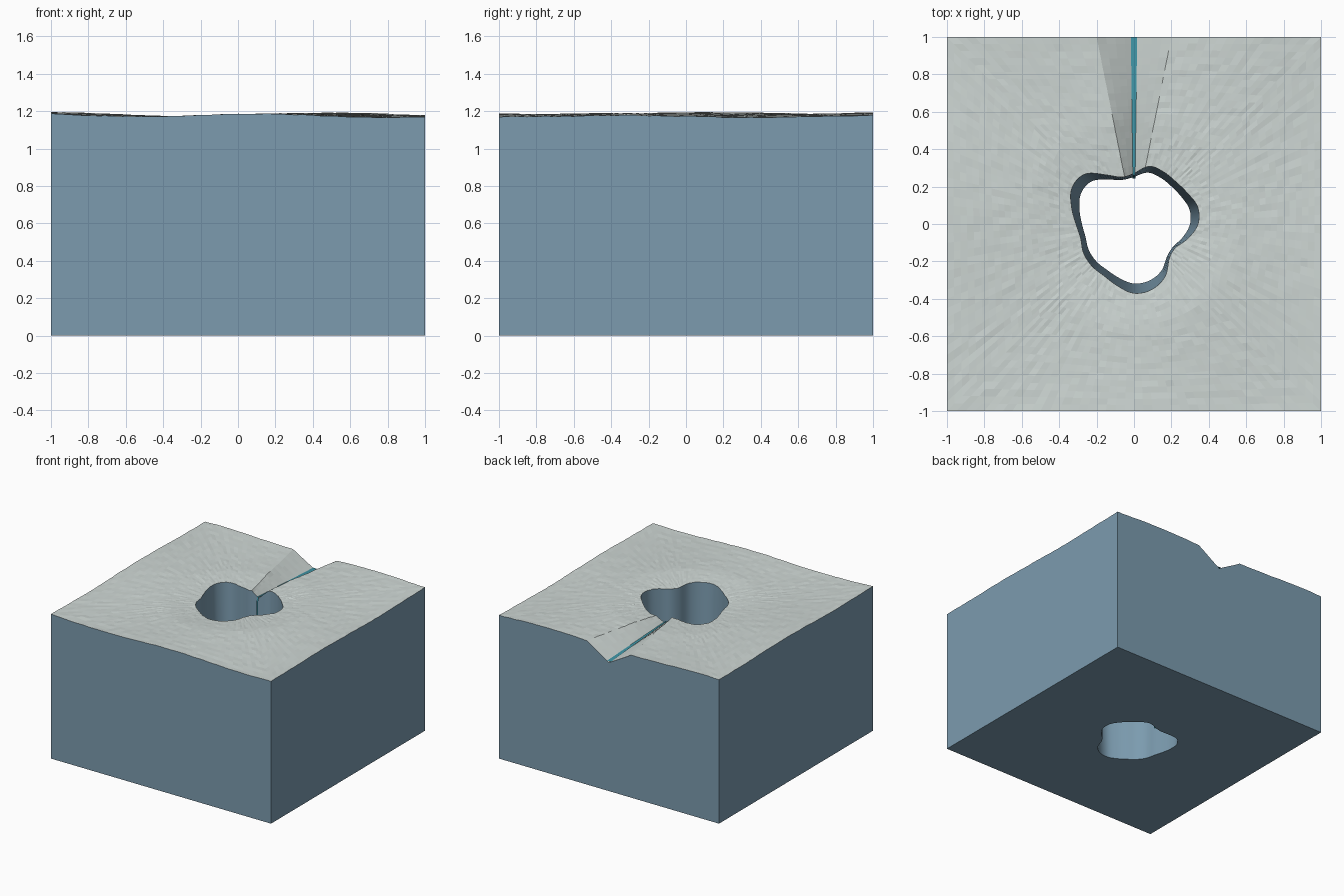
import bpy, math, random

if "Cube" in bpy.data.objects:
    bpy.data.objects.remove(bpy.data.objects["Cube"])

random.seed(4)
SIDE = 40            # segments per side of the square
RINGS = 22           # terrain rings between shaft and edge
N = SIDE * 4

# radius of the shaft rim every 15 degrees
RIM = [.342, .352, .33, .318, .32, .319, .27, .259, .303, .375, .383, .345,
       .31, .295, .311, .318, .32, .342, .37, .363, .328, .265, .255, .298]


def rim_radius(a):
    f = (a / math.tau % 1.0) * len(RIM)
    i, t = int(f), f - int(f)
    p0, p1, p2, p3 = (RIM[(i + k) % len(RIM)] for k in (-1, 0, 1, 2))
    return p1 + .5 * t * (p2 - p0 + t * (2*p0 - 5*p1 + 4*p2 - p3
                                         + t * (3*(p1 - p2) + p3 - p0)))


def foot_radius(a):
    return .245 + .667 * (rim_radius(a) - .26)


def channel_floor(y):
    return 1.10 - .045 * (y - .27) / .73


def height(x, y):
    z = 1.18 + .009 * math.cos(4.7 * (x - .1) - .9 * (y + 1))
    z += .005 * math.sin(4.5 * y + 1.9 + x)
    z -= .02 * max(0, 1 - (math.hypot(x, y) - .3) / .25)
    z += random.uniform(-.002, .002)
    # V-shaped channel widening towards the back
    if y > .2:
        k = max(0, 1 - abs(x / y) / .2)
        z += (channel_floor(y) - z) * k
    return min(z, 1.196)


def material(name, color):
    m = bpy.data.materials.new(name)
    m.diffuse_color = (*color, 1)
    m.use_nodes = True
    m.node_tree.nodes["Principled BSDF"].inputs["Base Color"].default_value = m.diffuse_color
    return m


def make(name, verts, faces, mat):
    me = bpy.data.meshes.new(name)
    me.from_pydata(verts, [], faces)
    me.update()
    ob = bpy.data.objects.new(name, me)
    bpy.context.collection.objects.link(ob)
    me.materials.append(mat)
    return ob


def bridge(rings):
    """Quads between successive closed loops of N points."""
    verts = [v for r in rings for v in r]
    faces = []
    for j in range(len(rings) - 1):
        for i in range(N):
            k = (i + 1) % N
            faces.append((j*N + i, (j+1)*N + i, (j+1)*N + k, j*N + k))
    return verts, faces


# square perimeter, counter-clockwise
square = []
for s in range(4):
    for i in range(SIDE):
        x, y = 1, -1 + 2 * i / SIDE
        for _ in range(s):
            x, y = -y, x
        square.append((x, y))
angles = [math.atan2(y, x) for x, y in square]
rim = [(rim_radius(a) * math.cos(a), rim_radius(a) * math.sin(a)) for a in angles]
foot = [(foot_radius(a) * math.cos(a), foot_radius(a) * math.sin(a), 0) for a in angles]

# terrain skin
rings = []
for j in range(RINGS + 1):
    t = (j / RINGS) ** 1.15
    ring = []
    for (rx, ry), (sx, sy) in zip(rim, square):
        x, y = rx + (sx - rx) * t, ry + (sy - ry) * t
        ring.append((x, y, height(x, y)))
    rings.append(ring)
make("ground_surface", *bridge(rings), material("ground", (.62, .68, .66)))

# block: outer walls, underside and shaft wall as one continuous strip
base = [(x, y, 0) for x, y in square]
verts, faces = bridge([rings[-1], base, foot, rings[0]])
block = make("rock_block", verts, faces, material("rock", (.2, .33, .43)))
for p in block.data.polygons:
    p.use_smooth = True
bpy.context.view_layer.objects.active = block
block.select_set(True)
bpy.ops.object.shade_smooth_by_angle(angle=math.radians(30))

# stream along the channel, then falling down the shaft wall
path = []
for i in range(13):
    y = 1 - .74 * i / 12
    path.append((.006 + .011 * (y - .26) / .74, y, channel_floor(y) + .012))
path.append((.007, .252, 1.08))
path.append((.007, .242, 0))
verts = [(s * w, y, z) for w, y, z in path for s in (-1, 1)]
faces = [(2*i, 2*i + 2, 2*i + 3, 2*i + 1) for i in range(len(path) - 1)]
make("stream", verts, faces, material("water", (.05, .3, .38)))
